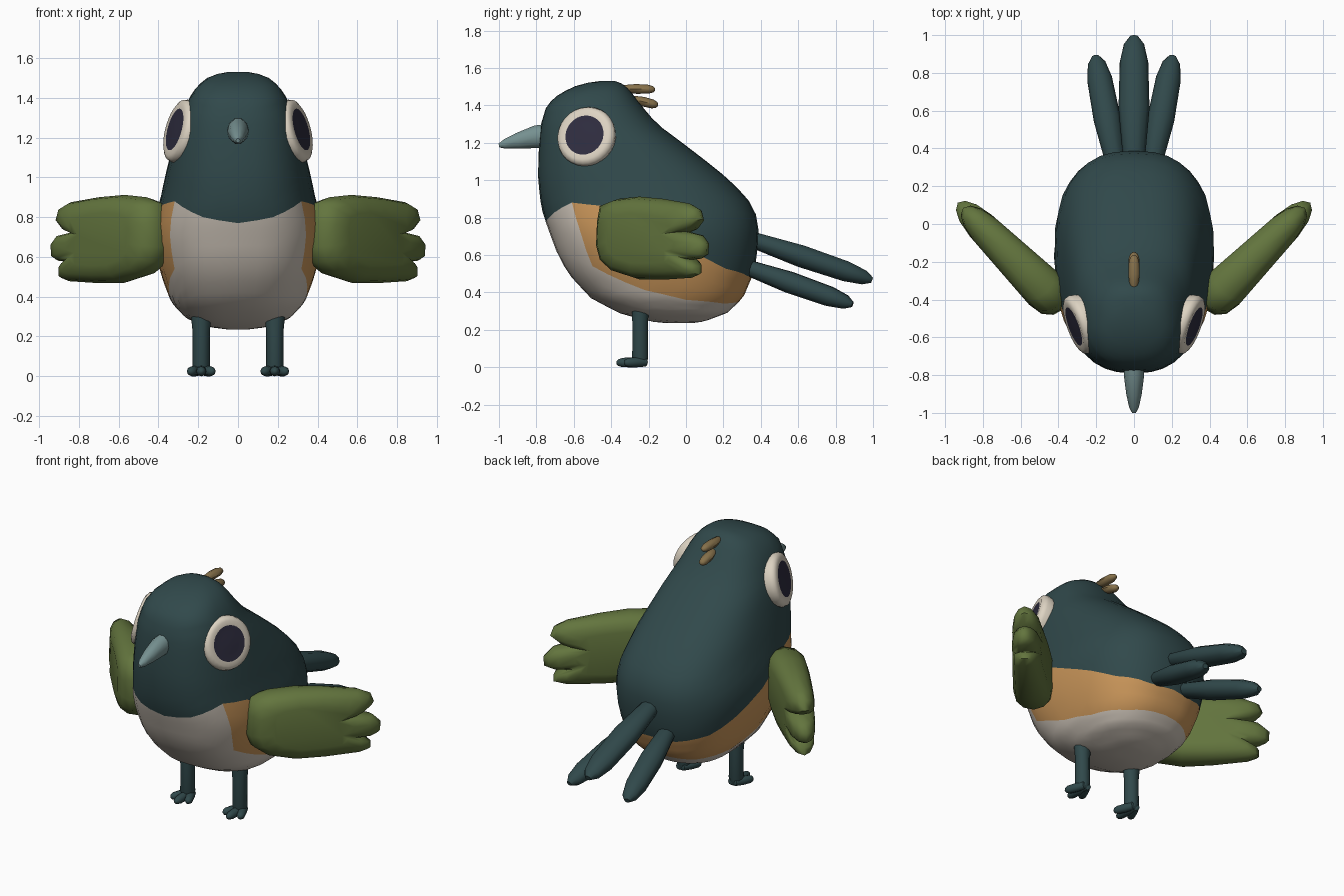
import bpy, bmesh, math
from mathutils import Vector

cube = bpy.data.objects.get("Cube")
if cube:
    bpy.data.objects.remove(cube, do_unlink=True)


def material(name, *rgb):
    m = bpy.data.materials.new(name)
    m.use_nodes = True
    m.diffuse_color = (*rgb, 1)
    m.node_tree.nodes["Principled BSDF"].inputs["Base Color"].default_value = (*rgb, 1)
    return m


TEAL = material("dark teal", .03, .066, .07)
WHITE = material("belly white", .6, .54, .47)
ORANGE = material("flank orange", .58, .3, .1)
GREEN = material("wing green", .125, .178, .048)
GREY = material("beak grey", .18, .28, .28)
CREAM = material("eye cream", .72, .65, .54)
DARK = material("pupil dark", .028, .026, .05)
BROWN = material("crest brown", .24, .165, .07)


def skin(name, rings, mats, rule=lambda ring, col: 0, angle=50):
    """Join closed rings of points into a capped, smooth surface."""
    bm = bmesh.new()
    loops = [[bm.verts.new(p) for p in ring] for ring in rings]
    n = len(loops[0])
    for i in range(len(loops) - 1):
        for j in range(n):
            k = (j + 1) % n
            f = bm.faces.new((loops[i][j], loops[i][k], loops[i + 1][k], loops[i + 1][j]))
            f.material_index = rule(i, j)
    bm.faces.new(loops[0][::-1]).material_index = rule(0, 0)
    bm.faces.new(loops[-1]).material_index = rule(len(loops) - 2, 0)
    bmesh.ops.recalc_face_normals(bm, faces=bm.faces)
    me = bpy.data.meshes.new(name)
    bm.to_mesh(me)
    bm.free()
    for m in mats:
        me.materials.append(m)
    ob = bpy.data.objects.new(name, me)
    bpy.context.collection.objects.link(ob)
    bpy.ops.object.select_all(action='DESELECT')
    ob.select_set(True)
    bpy.context.view_layer.objects.active = ob
    bpy.ops.object.shade_smooth_by_angle(angle=math.radians(angle))
    return ob


def limb(name, stations, mat, segs=10):
    """Tube through stations of (point, half width, half height)."""
    d = (Vector(stations[-1][0]) - Vector(stations[0][0])).normalized()
    side = Vector((1, 0, 0)) if abs(d.z) > .95 else d.cross(Vector((0, 0, 1))).normalized()
    up = side.cross(d)
    turns = [2 * math.pi * k / segs for k in range(segs)]
    rings = [[Vector(p) + side * w * math.cos(a) + up * h * math.sin(a) for a in turns]
             for p, w, h in stations]
    return skin(name, rings, [mat])


def feather(name, a, b, w, h, mat, segs=10, root=.7):
    """Rounded finger shape from a to b."""
    a, b = Vector(a), Vector(b)
    shape = ((0, root * .6), (.05, root), (.45, 1), (.8, .92), (.94, .65), (1, .25))
    return limb(name, [(a.lerp(b, t), w * s, h * s) for t, s in shape], mat, segs)


def lookup(table, x):
    """Linear interpolation in a table of rows starting with the key."""
    for lo, hi in zip(table, table[1:]):
        if x <= hi[0]:
            f = (x - lo[0]) / (hi[0] - lo[0])
            return [p + (q - p) * f for p, q in zip(lo[1:], hi[1:])]
    return table[-1][1:]


# Body: height, front y, back y, half width
BODY = [(.235, -.1, .03, .05), (.245, -.2, .1, .13), (.29, -.36, .22, .26),
        (.37, -.51, .305, .335), (.5, -.63, .36, .385), (.6, -.685, .38, .41),
        (.72, -.73, .39, .425), (.82, -.765, .373, .412), (.9, -.78, .33, .388),
        (1, -.79, .235, .368), (1.1, -.79, .11, .343), (1.2, -.785, -.02, .318),
        (1.3, -.775, -.155, .285), (1.4, -.745, -.24, .245), (1.46, -.68, -.285, .205),
        (1.5, -.6, -.32, .155), (1.525, -.51, -.355, .09), (1.53, -.46, -.38, .05)]
# Colour borders: angle from the front, height
BELLY_EDGE = [(0, .62), (30, .6), (50, .54), (77, .42), (100, .36), (140, .34), (180, .35)]
CAP_EDGE = [(0, .77), (20, .8), (50, .88), (73, .86), (87, .73), (102, .63),
            (127, .53), (165, .48), (180, .49)]
COLS, LOW, MID, HIGH = 36, 9, 4, 18


def body_point(deg, z):
    front, back, half = lookup(BODY, z)
    a = math.radians(deg)
    bulge = lambda v: math.copysign(abs(v) ** .8, v)
    return (half * bulge(math.sin(a)),
            (front + back) / 2 - (back - front) / 2 * bulge(math.cos(a)), z)


def body_column(deg):
    away = min(deg, 360 - deg)
    z1, z2 = lookup(BELLY_EDGE, away)[0], lookup(CAP_EDGE, away)[0]
    zs = [BODY[0][0] + (z1 - BODY[0][0]) * (k / LOW) ** 1.8 for k in range(LOW)]
    zs += [z1 + (z2 - z1) * k / MID for k in range(MID)]
    zs += [BODY[-1][0] - (BODY[-1][0] - z2) * (1 - k / HIGH) ** 1.5 for k in range(HIGH + 1)]
    return [body_point(deg, z) for z in zs]


def body_colour(ring, col):
    if ring >= LOW + MID:
        return 0
    flank = 50 < (col + .5) * 360 / COLS < 310
    return 2 if ring >= LOW and flank else 1


columns = [body_column(c * 360 / COLS) for c in range(COLS)]
skin("body", list(zip(*columns)), [TEAL, WHITE, ORANGE], body_colour, 60)

# Beak
limb("beak", [((0, -.72, 1.235), .055, .07), ((0, -.8, 1.232), .054, .064),
              ((0, -.9, 1.21), .041, .045), ((0, -.97, 1.193), .026, .026),
              ((0, -1, 1.185), .01, .011)], GREY)

# Crest tufts
feather("crest_upper", (0, -.35, 1.49), (0, -.165, 1.485), .03, .026, BROWN, 8)
feather("crest_lower", (0, -.29, 1.435), (0, -.15, 1.4), .03, .026, BROWN, 8)

# Tail
feather("tail_middle", (0, .3, .7), (0, .995, .465), .082, .062, TEAL)

# Wing outline: spread x, height
WING = [(.37, .65), (.375, .78), (.39, .87), (.46, .9), (.57, .912), (.7, .9), (.84, .875),
        (.89, .845), (.905, .79), (.87, .745), (.82, .725), (.9, .705), (.933, .66),
        (.93, .6), (.9, .58), (.85, .575), (.89, .54), (.89, .495), (.85, .478),
        (.7, .468), (.57, .47), (.45, .51), (.39, .57)]
LAYERS = [(.6, -1), (.82, -.85), (.95, -.5), (1, 0), (.95, .5), (.82, .85), (.6, 1)]


def wing_ring(scale, depth, side):
    ring = []
    for u, z in WING:
        u, z = .63 + (u - .63) * scale, .69 + (z - .69) * scale
        d = depth * (.125 - .1 * (u - .37)) * .71
        ring.append((side * (u + d), u - .82 - d, z))
    return ring


for label, s in (("left", 1), ("right", -1)):
    skin(label + "_wing", [wing_ring(k, d, s) for k, d in LAYERS], [GREEN], angle=60)
    feather(label + "_tail", (s * .09, .28, .55), (s * .205, .89, .335), .072, .06, TEAL)

    # Eye: raised ring around a flat pupil
    out = Vector((s, -.36, .27)).normalized()
    along = out.cross(Vector((0, 0, 1))).normalized()
    up = along.cross(out)
    eye = []
    for r, h in ((.15, -.06), (.163, -.01), (.156, .014), (.135, .026), (.108, .024),
                 (.06, .026), (.015, .028)):
        eye.append([Vector((s * .297, -.535, 1.235)) + out * h
                    + along * r * math.cos(a) + up * r * math.sin(a)
                    for a in (math.tau * k / 28 for k in range(28))])
    skin(label + "_eye", eye, [CREAM, DARK], lambda ring, col: int(ring >= 4))

    # Leg and toes
    x = s * .185
    limb(label + "_leg", [((x, -.245, .015), .035, .035), ((x, -.245, .05), .043, .045),
                          ((x, -.245, .22), .043, .043), ((x, -.245, .31), .052, .048),
                          ((x, -.245, .4), .052, .048)], TEAL)
    for part, dx, y in (("inner", -.06, -.33), ("middle", 0, -.372), ("outer", .06, -.33)):
        feather(f"{label}_{part}_toe", (x + s * dx * .1, -.21, .028), (x + s * dx, y, .024),
                .027, .027, TEAL, 8, .9)
